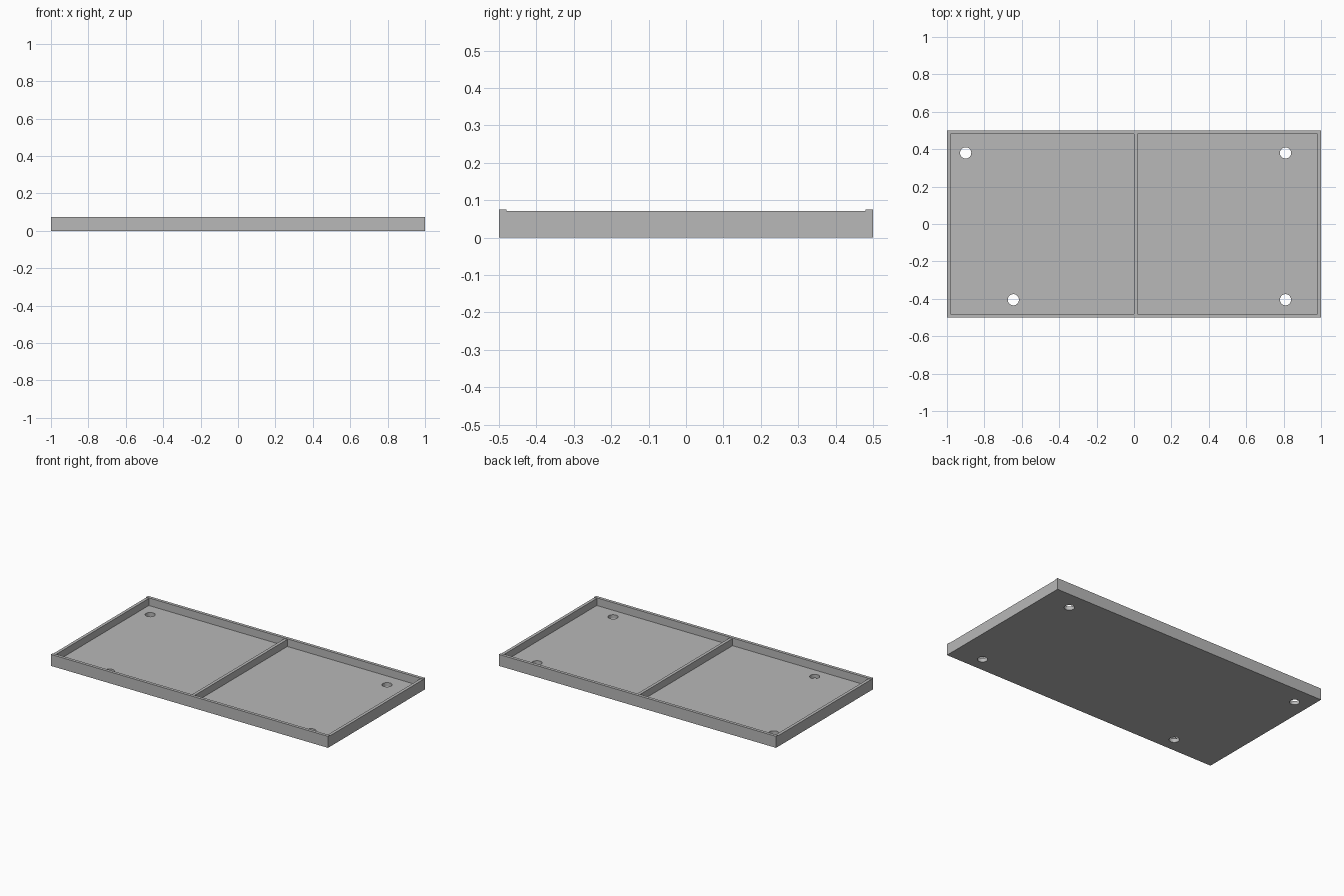
import bpy

cube = bpy.data.objects.get("Cube")
if cube:
    bpy.data.objects.remove(cube, do_unlink=True)

grey = bpy.data.materials.new("plain_grey")
grey.use_nodes = True
grey.diffuse_color = (0.48, 0.48, 0.48, 1)
grey.node_tree.nodes["Principled BSDF"].inputs["Base Color"].default_value = grey.diffuse_color

WALL = 0.02      # wall thickness
FLOOR = 0.025    # floor thickness
HIGH, LOW = 0.075, 0.071
IX, IY = 1 - WALL, 0.5 - WALL


def box(name, x0, x1, y0, y1, top):
    """Box standing on the ground between the given limits."""
    bpy.ops.mesh.primitive_cube_add(
        size=1, location=((x0 + x1) / 2, (y0 + y1) / 2, top / 2))
    ob = bpy.context.object
    ob.name = name
    ob.scale = (x1 - x0, y1 - y0, top)
    bpy.ops.object.transform_apply(location=True, rotation=False, scale=True)
    ob.data.materials.append(grey)
    return ob


def drill(panel, x, y, radius=0.03):
    """Cut a round hole through a floor panel."""
    bpy.ops.mesh.primitive_cylinder_add(
        vertices=32, radius=radius, depth=0.2, location=(x, y, 0))
    cutter = bpy.context.object
    cutter.hide_render = True
    cutter.data.materials.append(grey)
    mod = panel.modifiers.new("hole", "BOOLEAN")
    mod.operation = "DIFFERENCE"
    mod.solver = "EXACT"
    mod.object = cutter
    bpy.context.view_layer.objects.active = panel
    bpy.ops.object.modifier_apply(modifier=mod.name)
    bpy.data.objects.remove(cutter, do_unlink=True)


# Long walls, slightly taller than the rest
box("front_wall", -1, 1, -0.5, -IY, HIGH)
box("back_wall", -1, 1, IY, 0.5, HIGH)

# End walls and divider
box("right_wall", -1, -IX, -IY, IY, LOW)
box("left_wall", IX, 1, -IY, IY, LOW)
box("divider", 0, WALL, -IY, IY, LOW)

# Two floor panels with mounting holes
right_floor = box("right_floor", -IX, 0, -IY, IY, FLOOR)
left_floor = box("left_floor", WALL, IX, -IY, IY, FLOOR)
for panel, x, y in ((right_floor, -0.9, 0.38), (right_floor, -0.645, -0.405),
                    (left_floor, 0.81, 0.38), (left_floor, 0.81, -0.405)):
    drill(panel, x, y)
